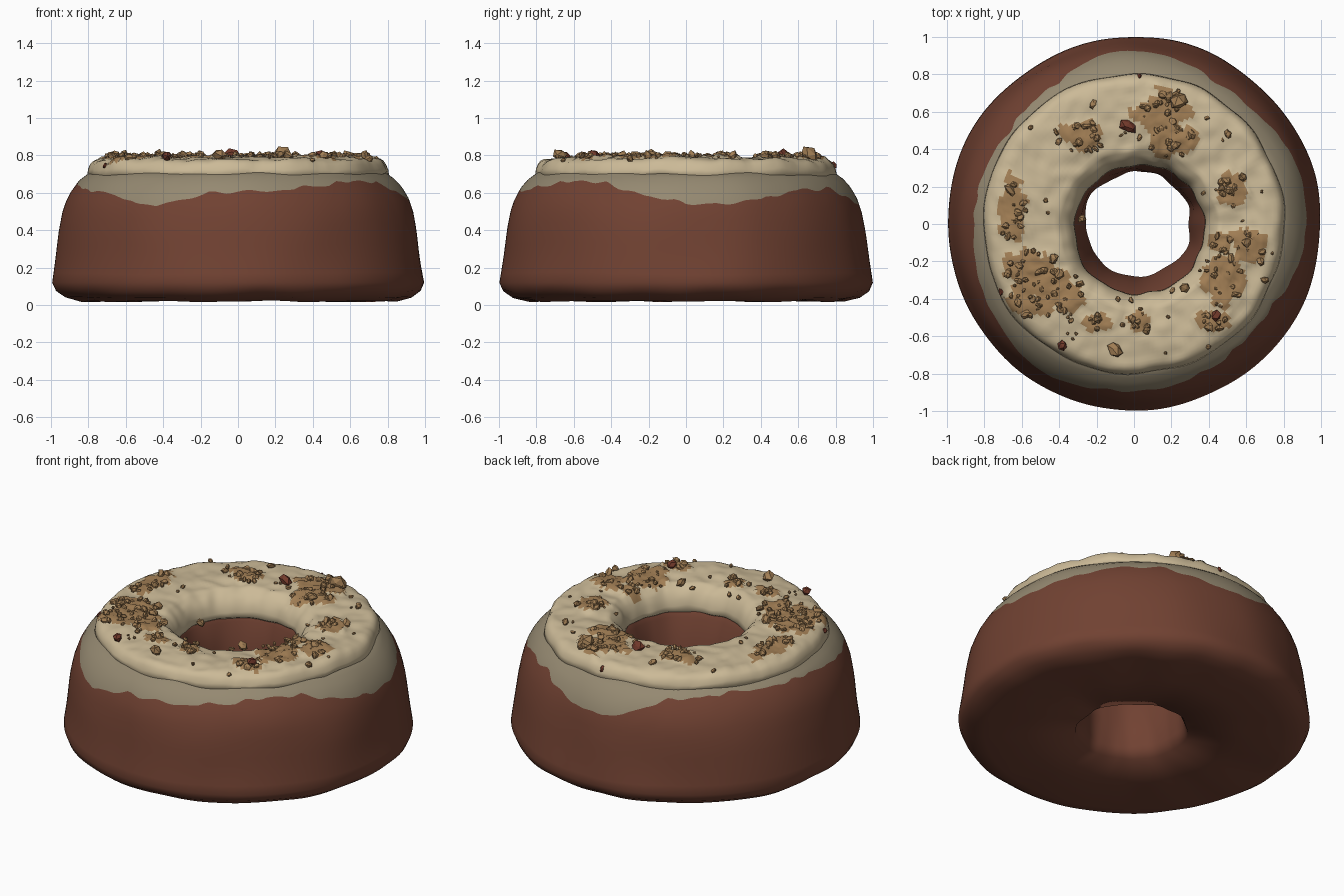
import bpy, bmesh, math, random
from mathutils import Vector, Matrix, noise

cube = bpy.data.objects.get("Cube")
if cube:
    bpy.data.objects.remove(cube)
rng = random.Random(7)
SEG = 180


def material(name, color):
    m = bpy.data.materials.new(name)
    m.use_nodes = True
    m.diffuse_color = (*color, 1)
    m.node_tree.nodes["Principled BSDF"].inputs["Base Color"].default_value = (*color, 1)
    return m


brown = material("chocolate cake", (0.165, 0.054, 0.032))
glaze = material("thin glaze", (0.30, 0.25, 0.165))
cream = material("cream icing", (0.60, 0.49, 0.31))
nut = material("nut crumb", (0.36, 0.21, 0.09))
rust = material("red brown crumb", (0.17, 0.042, 0.024))


def lerp_table(table, t):
    for (a, va), (b, vb) in zip(table, table[1:]):
        if t <= b:
            return va + (vb - va) * max(0, (t - a) / (b - a))
    return table[-1][1]


def wobble(x, y, z, freq, seed=0):
    return noise.noise(Vector((x * freq + seed, y * freq, z * freq)))


def lathe(name, mats, ring_points, rule):
    """Closed ring swept from a cross-section that may change with the angle."""
    bm = bmesh.new()
    rings = [[bm.verts.new(p) for p in ring_points(2 * math.pi * i / SEG)] for i in range(SEG)]
    rows = len(rings[0])
    for i in range(SEG):
        a, b = rings[i], rings[(i + 1) % SEG]
        for j in range(rows):
            k = (j + 1) % rows
            f = bm.faces.new((a[j], b[j], b[k], a[k]))
            f.material_index = rule(j, f.calc_center_median())
    bmesh.ops.recalc_face_normals(bm, faces=bm.faces)
    return finish(name, bm, mats)


def finish(name, bm, mats, smooth=True):
    me = bpy.data.meshes.new(name)
    bm.to_mesh(me)
    bm.free()
    for m in mats:
        me.materials.append(m)
    ob = bpy.data.objects.new(name, me)
    bpy.context.collection.objects.link(ob)
    if smooth:
        for p in me.polygons:
            p.use_smooth = True
    return ob


# Cake: outer wall radius by height, and glaze edge height by angle in degrees
WALL = [(0.12, 1.0), (0.25, 0.98), (0.4, 0.96), (0.5, 0.94), (0.57, 0.915),
        (0.63, 0.88), (0.67, 0.845), (0.71, 0.79)]
DRIP = [(-180, .66), (-160, .62), (-143, .60), (-130, .56), (-118, .53), (-108, .56),
        (-100, .60), (-75, .615), (-60, .64), (-45, .665), (-30, .65), (-12, .58), (0, .54),
        (12, .54), (22, .56), (35, .59), (45, .62), (62, .62), (72, .57), (80, .54),
        (98, .54), (108, .60), (118, .66), (150, .67), (180, .66)]
HOLE = [(0.03, 0.32), (0.1, 0.295), (0.25, 0.285), (0.45, 0.31), (0.6, 0.35), (0.7, 0.40)]
LOWER, UPPER = 10, 5


def cake_ring(a):
    c, s = math.cos(a), math.sin(a)
    deg = math.degrees(math.atan2(s, c))
    edge = lerp_table(DRIP, deg) + 0.02 * wobble(c, s, 0, 9)
    edge = min(edge, 0.69)
    pts = [(0.62, 0.025), (0.85, 0.02), (0.93, 0.04), (0.98, 0.075)]
    heights = [0.12 + (edge - 0.12) * j / LOWER for j in range(LOWER)]
    heights += [edge + (0.71 - edge) * j / UPPER for j in range(UPPER + 1)]
    pts += [(lerp_table(WALL, z), z) for z in heights]
    pts += [(0.6, 0.72)] + [(r, z) for z, r in reversed(HOLE)]
    out = []
    for j, (r, z) in enumerate(pts):
        inner = r < 0.5
        r += (0.02 if inner else 0.012) * wobble(c, s, z, 2.5, 4)
        z += 0.012 * wobble(c * r, s * r, 0, 4, 9) if z < 0.1 else 0
        shift = (0.02, 0.01 - 0.05 * z) if inner else (0, 0)
        out.append((r * c + shift[0], r * s + shift[1], max(z, 0)))
    return out


lathe("cake", [brown, glaze], cake_ring,
      lambda j, p: int(4 + LOWER <= j < 4 + LOWER + UPPER + 1))

# Icing: crumb-dusted patches as (x, y, half width, half depth)
PATCHES = [(.15, .60, .15, .13), (.20, .46, .13, .10), (-.28, .47, .11, .09),
           (-.65, .08, .08, .17), (-.55, -.25, .15, .12), (-.42, -.36, .15, .12),
           (-.6, -.42, .10, .08), (.47, -.3, .11, .15), (.62, -.13, .09, .10),
           (.47, -.1, .07, .06), (.53, .18, .08, .09), (-.2, -.53, .08, .05),
           (.03, -.53, .06, .06), (.43, -.52, .09, .06)]
RIM = [(.80, .69), (.815, .70), (.81, .725), (.80, .75), (.785, .768), (.765, .778)]
FLAT = [(.745 - .019 * k, .782 + .006 * math.sin(math.pi * k / 16)) for k in range(17)]
LIP = [(.425, .772), (.405, .755), (.385, .735), (.368, .70), (.358, .665), (.355, .635), (.375, .62)]
SECTION = RIM + FLAT + LIP


def in_patch(x, y):
    d = min(math.hypot((x - px) / w, (y - py) / h) for px, py, w, h in PATCHES)
    return d + 0.55 * wobble(x, y, 0, 11) + 0.3 * wobble(x, y, 0, 25) < 0.95


def icing_ring(a):
    c, s = math.cos(a), math.sin(a)
    out = []
    for j, (r, z) in enumerate(SECTION):
        t = min(1, max(0, (0.8 - r) / 0.44))
        r += 0.02 * wobble(c, s, 0, 3, 2) - 0.01
        x, y = r * c + 0.03 * t, r * s - 0.03 * t
        if 1 < j < len(SECTION) - 2:
            z += 0.012 * wobble(x, y, 0, 5) + 0.010 * wobble(x, y, z, 16)
        elif j < 2:
            z += 0.018 * wobble(c, s, 0, 3, 7) - 0.005
        if j > 2 and z > 0.74 and in_patch(x, y):
            z += 0.010 + 0.014 * wobble(x, y, 0, 30)
        out.append((x, y, z))
    return out


lathe("icing", [cream, nut], icing_ring,
      lambda j, p: int(2 < j < len(SECTION) - 1 and p.z > 0.74 and in_patch(p.x, p.y)))


# Nut crumbs: small chipped lumps sitting on the icing
def add_crumb(bm, x, y, size):
    r = math.hypot(x, y)
    z = 0.79 - 1.2 * max(0, r - 0.75) - 0.9 * max(0, 0.44 - r)
    turn = Matrix.Rotation(rng.uniform(0, 6.3), 4, Vector((rng.random(), rng.random(), 1)))
    scale = Matrix.Diagonal((size * rng.uniform(.8, 1.3), size * rng.uniform(.6, 1), size * .8, 1))
    made = bmesh.ops.create_icosphere(bm, subdivisions=1, radius=1)["verts"]
    for v in made:
        v.co *= rng.uniform(0.7, 1.15)
        v.co = Vector((x, y, z + size * 0.3)) + turn @ (scale @ v.co)


crumbs, red = bmesh.new(), bmesh.new()
for px, py, w, h in PATCHES:
    for _ in range(int(900 * w * h) + 3):
        a, q = rng.uniform(0, 2 * math.pi), math.sqrt(rng.random())
        add_crumb(crumbs, px + w * q * math.cos(a), py + h * q * math.sin(a), rng.uniform(.012, .03))
for _ in range(45):
    a, r = rng.uniform(0, 2 * math.pi), rng.uniform(.4, .77)
    add_crumb(crumbs, r * math.cos(a), r * math.sin(a), rng.uniform(.01, .022))
for x, y, size in [(.24, .66, .05), (.15, .69, .035), (.22, .42, .04), (.5, .48, .03),
                   (-.22, .64, .028), (-.29, .44, .035), (.51, .18, .035), (.58, .25, .03),
                   (-.66, .18, .035), (-.43, -.18, .04), (-.4, -.27, .035), (.27, -.34, .035),
                   (-.1, -.67, .04), (.6, -.1, .03), (-.28, .03, .03), (-.62, -.42, .03),
                   (.4, -.55, .03), (.7, -.3, .025)]:
    add_crumb(crumbs, x, y, size)
for x, y, size in [(-.03, .52, .042), (.44, -.49, .035), (-.38, -.65, .035), (-.71, -.36, .025),
                   (.03, .79, .02)]:
    add_crumb(red, x, y, size)
finish("nut_crumbs", crumbs, [nut], smooth=False)
finish("red_brown_crumbs", red, [rust], smooth=False)
